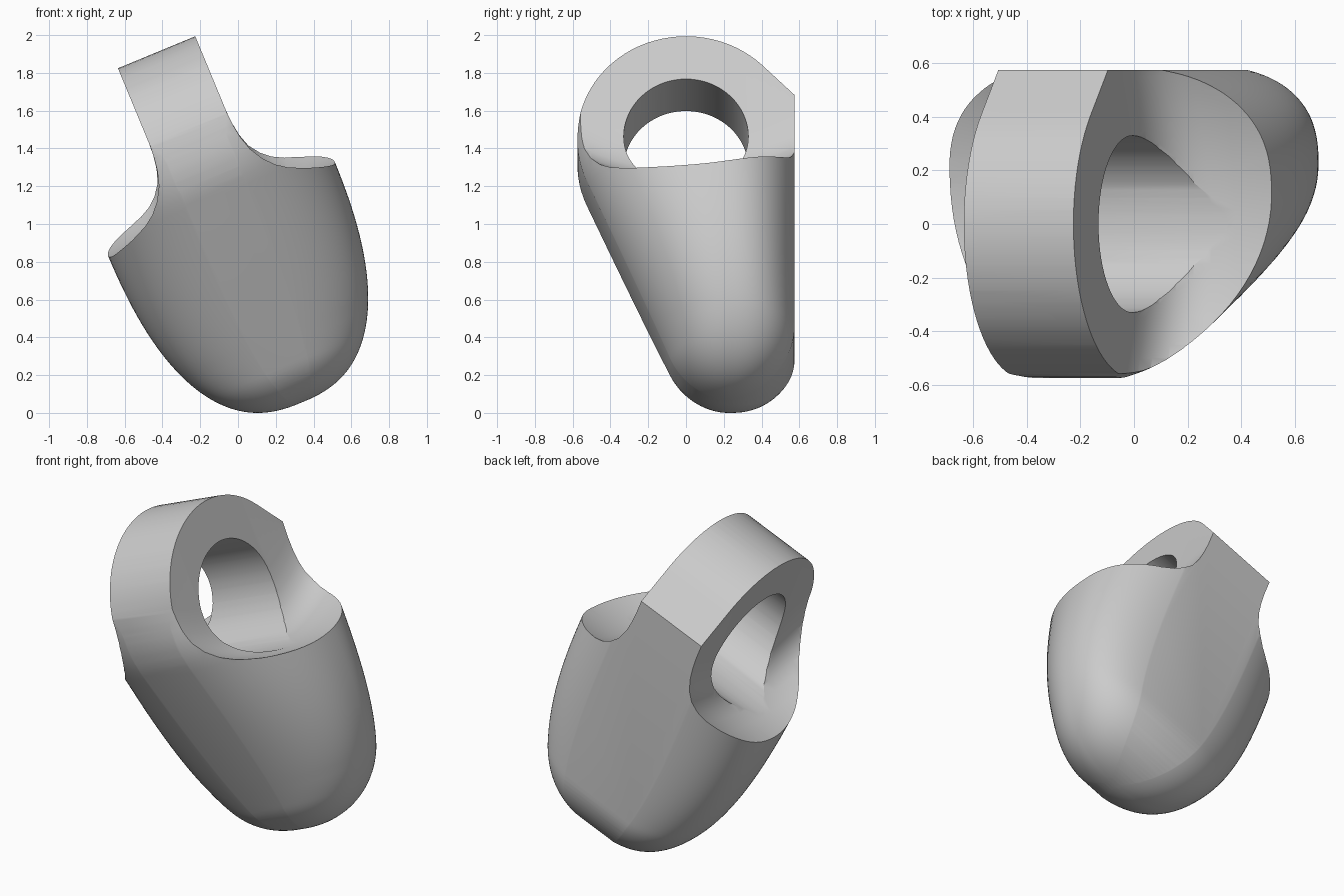
import bpy
import bmesh
from math import sin, cos, pi, sqrt, radians, copysign
from mathutils import Matrix, Vector

if "Cube" in bpy.data.objects:
    bpy.data.objects.remove(bpy.data.objects["Cube"])

TILT = radians(-22.5)
CENTRE_X = 0.335          # middle of the body before tilting
EYE_Z, EYE_R, HOLE_R = 1.36, 0.575, 0.33
TOE_Y, TOE_Z, TOE_R = 0.23, 0.273, 0.345
SLANT = radians(23.9)     # lean of the front face
BACK_Y = 0.575
RING_HALF = 0.2215


def loft(name, rings):
    """Skin a list of closed rings and cap both ends."""
    bm = bmesh.new()
    rows = [[bm.verts.new(p) for p in ring] for ring in rings]
    for low, high in zip(rows, rows[1:]):
        for i in range(len(low)):
            j = (i + 1) % len(low)
            bm.faces.new((low[i], low[j], high[j], high[i]))
    bm.faces.new(rows[0][::-1])
    bm.faces.new(rows[-1])
    bmesh.ops.recalc_face_normals(bm, faces=bm.faces)
    mesh = bpy.data.meshes.new(name)
    bm.to_mesh(mesh)
    bm.free()
    obj = bpy.data.objects.new(name, mesh)
    bpy.context.collection.objects.link(obj)
    return obj


def carve(target, cutter, operation):
    mod = target.modifiers.new(cutter.name, 'BOOLEAN')
    mod.object, mod.operation, mod.solver = cutter, operation, 'EXACT'
    cutter.hide_render = True
    bpy.context.view_layer.objects.active = target
    bpy.ops.object.modifier_apply(modifier=mod.name)
    bpy.data.objects.remove(cutter)


def arc(cy, cz, r, start, end, steps):
    angles = [start + (end - start) * i / steps for i in range(steps + 1)]
    return [(cy + r * cos(a), cz + r * sin(a)) for a in angles]


def prism(name, outline, half):
    return loft(name, [[(x, y, z) for y, z in outline] for x in (-half, half)])


def front_y(z):
    """Front limit of the body: toe curve, slanted face, eye curve."""
    toe_top = TOE_Z - TOE_R * sin(SLANT)
    eye_low = EYE_Z - EYE_R * sin(SLANT)
    if z < toe_top:
        return TOE_Y - sqrt(max(0, TOE_R ** 2 - (z - TOE_Z) ** 2))
    if z < eye_low:
        f = (z - toe_top) / (eye_low - toe_top)
        return (1 - f) * (TOE_Y - TOE_R * cos(SLANT)) - f * EYE_R * cos(SLANT)
    return -sqrt(EYE_R ** 2 - min(0, z - EYE_Z) ** 2)


def back_y(z):
    return TOE_Y + sqrt(max(0, TOE_R ** 2 - min(0, z - TOE_Z) ** 2))


def section(z, count=96):
    """Rounded cross-section, squarer at the back than at the front."""
    drop = max(0, (1.1 - z) / 1.172)
    width = 0.65 * (1 - drop ** 2.5) ** 0.4
    mid = TOE_Y - 0.104 * min(max(z - TOE_Z, 0), 1)
    ring = []
    for i in range(count):
        c, s = cos(2 * pi * i / count), sin(2 * pi * i / count)
        power, depth = (2.5, 1.06 * (back_y(z) - mid)) if s > 0 else (2.1, 1.03 * (mid - front_y(z)))
        ring.append((width * copysign(abs(c) ** (2 / power), c),
                     mid + depth * copysign(abs(s) ** (2 / power), s), z))
    return ring


# Rounded body, tall enough to contain the eye
toe_bottom = TOE_Z - TOE_R
levels = [toe_bottom + 0.0004 + 2.1 * (i / 64) ** 2 for i in range(65)]
pendant = loft("pendant_body", [section(z) for z in levels])

# Side outline: round eye with a 45 degree back corner, slanted front, round toe
side = [(BACK_Y, EYE_Z + EYE_R * (sqrt(2) - 1))]
side += arc(0, EYE_Z, EYE_R, pi / 4, pi + SLANT, 36)
side += arc(TOE_Y, TOE_Z, TOE_R, pi + SLANT, 2 * pi, 36)
carve(pendant, prism("side_outline", side, 1), 'INTERSECT')

# Saddle-shaped shoulders either side of the eye
cove = [(RING_HALF, 1.36), (0.226, 1.29), (0.237, 1.22), (0.26, 1.15), (0.3, 1.095),
        (0.35, 1.058), (0.41, 1.037), (0.5, 1.027), (0.9, 1.025)]
for side_sign in (-1, 1):
    rings = []
    for i in range(33):
        y = -0.8 + i * 0.05
        ring = [(side_sign * s, y, z + 0.43 * y * y) for s, z in cove]
        ring += [(side_sign * 0.9, y, 2.4), (side_sign * RING_HALF, y, 2.4)]
        rings.append(ring)
    carve(pendant, loft("shoulder_cutter", rings), 'DIFFERENCE')

# Hole through the eye
hole = arc(0, EYE_Z, HOLE_R, 0, 2 * pi, 64)[:-1]
carve(pendant, prism("hole_cutter", hole, 1), 'DIFFERENCE')

# Lean the whole piece and stand it on the floor
mesh = pendant.data
mesh.transform(Matrix.Rotation(TILT, 4, 'Y') @ Matrix.Translation((CENTRE_X, 0, 0)))
mesh.transform(Matrix.Translation(Vector((0, 0, -min(v.co.z for v in mesh.vertices)))))

bpy.ops.object.select_all(action='DESELECT')
pendant.select_set(True)
bpy.context.view_layer.objects.active = pendant
bpy.ops.object.shade_smooth_by_angle(angle=radians(25))
